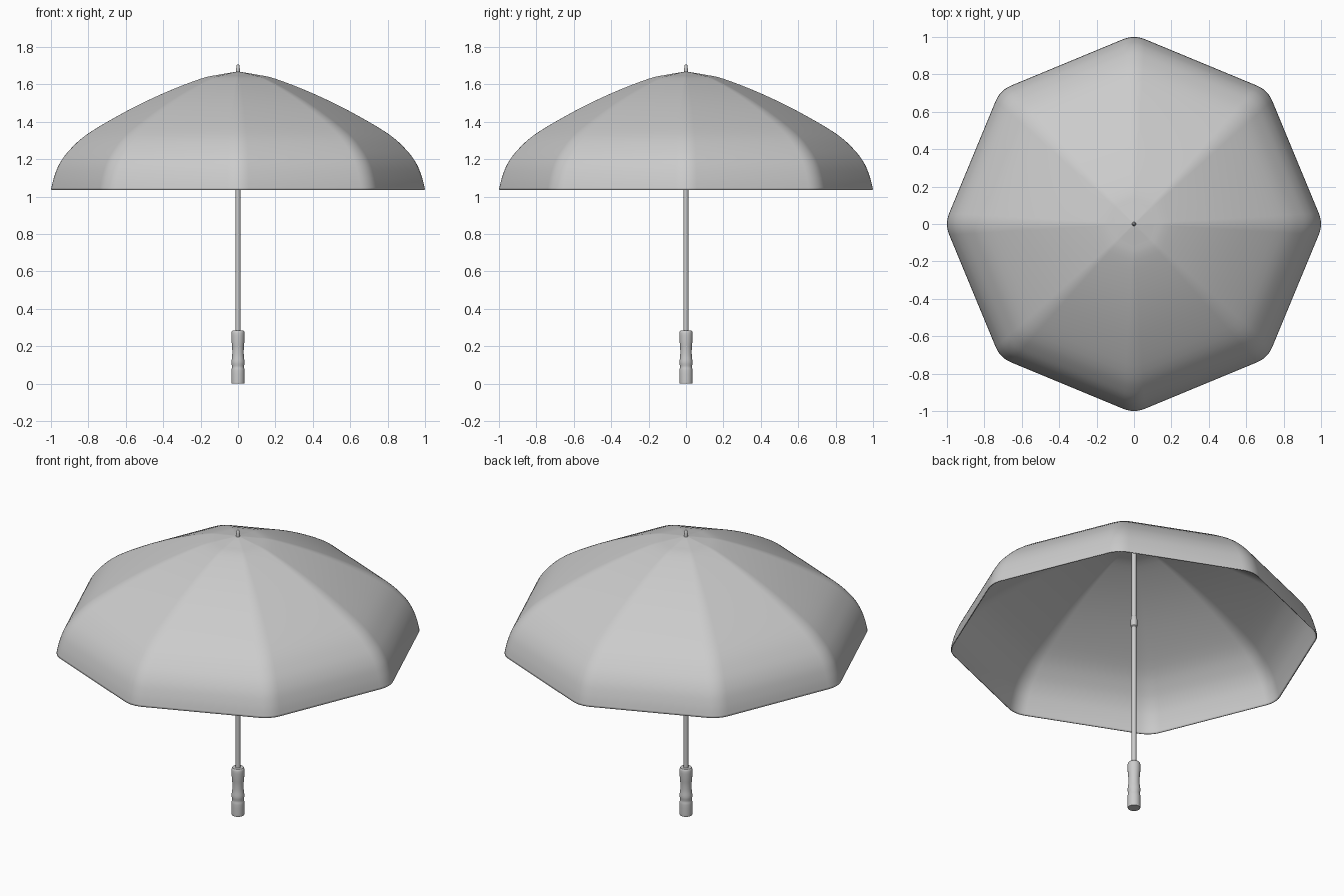
import bpy, bmesh, math

if "Cube" in bpy.data.objects:
    bpy.data.objects.remove(bpy.data.objects["Cube"])


def make_object(name, rings, cap_start=True, cap_end=True, angle=30):
    """Skin a stack of equal-length point rings into a smooth-shaded object."""
    bm = bmesh.new()
    loops = [[bm.verts.new(p) for p in ring] for ring in rings]
    n = len(loops[0])
    for a, b in zip(loops, loops[1:]):
        for i in range(n):
            j = (i + 1) % n
            bm.faces.new((a[i], a[j], b[j], b[i]))
    if cap_start:
        bm.faces.new(loops[0][::-1])
    if cap_end:
        bm.faces.new(loops[-1])
    bmesh.ops.recalc_face_normals(bm, faces=bm.faces)
    mesh = bpy.data.meshes.new(name)
    bm.to_mesh(mesh)
    bm.free()
    ob = bpy.data.objects.new(name, mesh)
    bpy.context.collection.objects.link(ob)
    bpy.context.view_layer.objects.active = ob
    ob.select_set(True)
    bpy.ops.object.shade_smooth_by_angle(angle=math.radians(angle))
    ob.select_set(False)
    return ob


def lathe(name, profile, sides=24):
    rings = [[(r * math.cos(2 * math.pi * i / sides),
               r * math.sin(2 * math.pi * i / sides), z) for i in range(sides)]
             for r, z in profile]
    return make_object(name, rings)


def rounded_octagon(apothem=0.935, radius=0.15, steps=6):
    """Plan outline: octagon with a corner on each axis, corners rounded."""
    pts = []
    centre = (apothem - radius) / math.cos(math.pi / 8)
    for k in range(8):
        a = k * math.pi / 4
        for s in range(steps + 1):
            t = a - math.pi / 8 + s * math.pi / 4 / steps
            pts.append((centre * math.cos(a) + radius * math.cos(t),
                        centre * math.sin(a) + radius * math.sin(t)))
    return pts


def smooth_profile(pts, steps=4):
    """Catmull-Rom interpolation through the profile points."""
    p = [pts[0]] + pts + [pts[-1]]
    out = []
    for i in range(1, len(p) - 2):
        for s in range(steps):
            t = s / steps
            out.append(tuple(0.5 * (2 * b + (c - a) * t
                       + (2 * a - 5 * b + 4 * c - d) * t * t
                       + (3 * b - a - 3 * c + d) * t ** 3)
                       for a, b, c, d in zip(*p[i - 1:i + 3])))
    return out + [pts[-1]]


# Canopy: octagonal outline scaled along the rib profile
rib = [(1.0, 1.037), (0.985, 1.10), (0.955, 1.175), (0.90, 1.25), (0.80, 1.338),
       (0.60, 1.455), (0.40, 1.552), (0.20, 1.630), (0.10, 1.652), (0.008, 1.668)]
outline = rounded_octagon()
canopy = make_object("canopy", [[(x * r, y * r, z) for x, y in outline]
                                for r, z in smooth_profile(rib)],
                     cap_start=False, angle=50)
cloth = canopy.modifiers.new("cloth_thickness", 'SOLIDIFY')
cloth.thickness = 0.006
cloth.offset = -1

# Shaft, sliding runner and top tip
lathe("shaft", [(0.013, 0.27), (0.013, 1.655)])
lathe("runner", [(0.013, 1.135), (0.018, 1.14), (0.018, 1.18), (0.016, 1.20), (0.013, 1.205)])
lathe("tip", [(0.011, 1.655), (0.010, 1.68), (0.007, 1.702), (0.004, 1.706)])

# Grip with shallow finger waists
grip = [(0.034, 0.0), (0.035, 0.01), (0.035, 0.07), (0.032, 0.09), (0.035, 0.115),
        (0.031, 0.15), (0.031, 0.19), (0.034, 0.225), (0.035, 0.27), (0.030, 0.283)]
lathe("grip", smooth_profile(grip, 3), 32)
